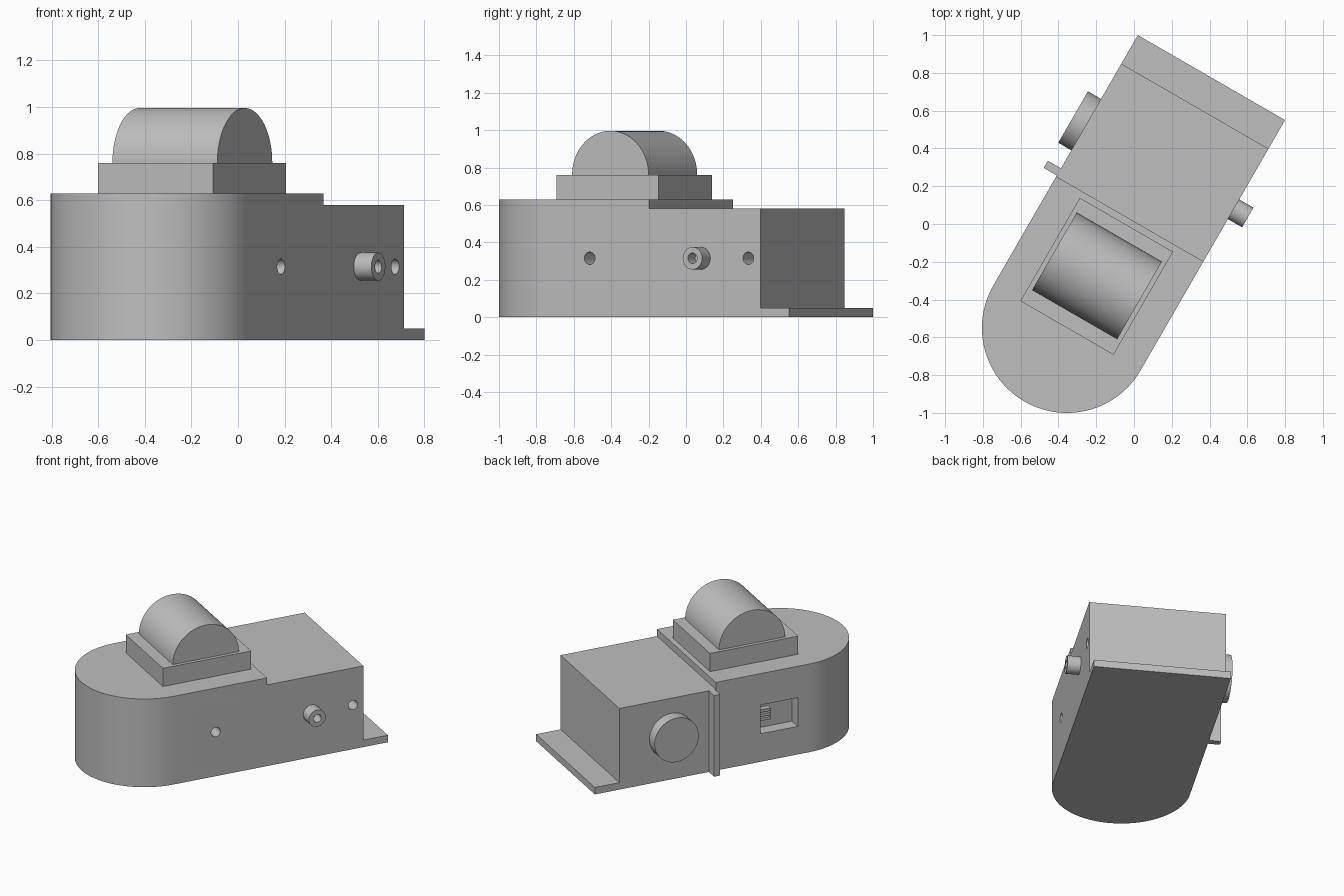
import bpy, bmesh
from math import radians, pi, cos, sin
from mathutils import Matrix, Vector

if "Cube" in bpy.data.objects:
    bpy.data.objects.remove(bpy.data.objects["Cube"], do_unlink=True)

grey = bpy.data.materials.new("light_grey")
grey.use_nodes = True
grey.diffuse_color = (0.52, 0.52, 0.52, 1)
grey.node_tree.nodes["Principled BSDF"].inputs["Base Color"].default_value = grey.diffuse_color

# The housing is laid out along +y from the centre of its round end, then turned
PLACE = Matrix.Translation((-0.355, -0.55, 0)) @ Matrix.Rotation(radians(-30), 4, "Z")
WIDTH = 0.45
AXIS_Z = 0.315


def finish(name, bm):
    bmesh.ops.recalc_face_normals(bm, faces=bm.faces)
    mesh = bpy.data.meshes.new(name)
    bm.to_mesh(mesh)
    bm.free()
    mesh.materials.append(grey)
    obj = bpy.data.objects.new(name, mesh)
    obj.matrix_world = PLACE
    bpy.context.collection.objects.link(obj)
    return obj


def prism(name, outline, offset):
    """Extrude a closed outline of 3D points along an offset."""
    bm = bmesh.new()
    face = bm.faces.new([bm.verts.new(p) for p in outline])
    extruded = bmesh.ops.extrude_face_region(bm, geom=[face])["geom"]
    bmesh.ops.translate(bm, vec=Vector(offset),
                        verts=[v for v in extruded if isinstance(v, bmesh.types.BMVert)])
    return finish(name, bm)


def box(name, x, y, z):
    outline = [(x[0], y[0], z[0]), (x[1], y[0], z[0]), (x[1], y[1], z[0]), (x[0], y[1], z[0])]
    return prism(name, outline, (0, 0, z[1] - z[0]))


def rod(name, x0, x1, y, radius, sides=48):
    """Cylinder pointing sideways out of the housing."""
    ring = [(x0, y + radius * cos(2 * pi * i / sides), AXIS_Z + radius * sin(2 * pi * i / sides))
            for i in range(sides)]
    return prism(name, ring, (x1 - x0, 0, 0))


def select(obj):
    bpy.ops.object.select_all(action="DESELECT")
    obj.select_set(True)
    bpy.context.view_layer.objects.active = obj


def cut(obj, *cutters):
    for cutter in cutters:
        cutter.hide_render = True
        select(obj)
        mod = obj.modifiers.new("cut", "BOOLEAN")
        mod.operation = "DIFFERENCE"
        mod.solver = "EXACT"
        mod.object = cutter
        bpy.ops.object.modifier_apply(modifier=mod.name)
        bpy.data.objects.remove(cutter, do_unlink=True)


def smooth(obj):
    select(obj)
    bpy.ops.object.shade_smooth_by_angle(angle=radians(30))


# Housing: round front end, straight sides, stepped top and rear foot plate
arc = [(WIDTH * cos(pi + pi * i / 64), WIDTH * sin(pi + pi * i / 64), 0) for i in range(65)]
housing = prism("housing", arc + [(WIDTH, 1.53, 0), (-WIDTH, 1.53, 0)], (0, 0, 0.63))
cut(housing,
    box("top_step_cutter", (-1, 1), (0.666, 2), (0.58, 1)),
    box("foot_cutter", (-1, 1), (1.355, 2), (0.05, 1)),
    box("socket_cutter", (-0.6, -0.36), (0.08, 0.345), (0.2, 0.405)),
    rod("front_hole_cutter", 0.33, 0.6, 0.30, 0.033),
    rod("rear_hole_cutter", 0.33, 0.6, 1.28, 0.033))
smooth(housing)

# Raised block with the half-round roller cover on top
box("cover_base", (-0.285, 0.285), (0, 0.63), (0.63, 0.76))
half = [(-0.26, 0.318 + 0.236 * cos(pi * i / 48), 0.76 + 0.236 * sin(pi * i / 48))
        for i in range(49)]
smooth(prism("roller_cover", half, (0.52, 0, 0)))

# Hollow pin on the one side, knob and vertical rib on the other
pin = rod("side_pin", WIDTH, 0.537, 0.985, 0.06)
cut(pin, rod("pin_hole_cutter", 0.46, 0.6, 0.985, 0.028))
smooth(pin)
smooth(rod("side_knob", -WIDTH, -0.53, 0.983, 0.157, 64))
box("side_rib", (-0.53, -WIDTH), (0.672, 0.716), (0, 0.58))

# Contact bars inside the socket
for i in range(3):
    z = 0.275 + 0.03 * i
    box(f"contact_bar_{i + 1}", (-0.40, -0.36), (0.25, 0.345), (z - 0.01, z + 0.01))
